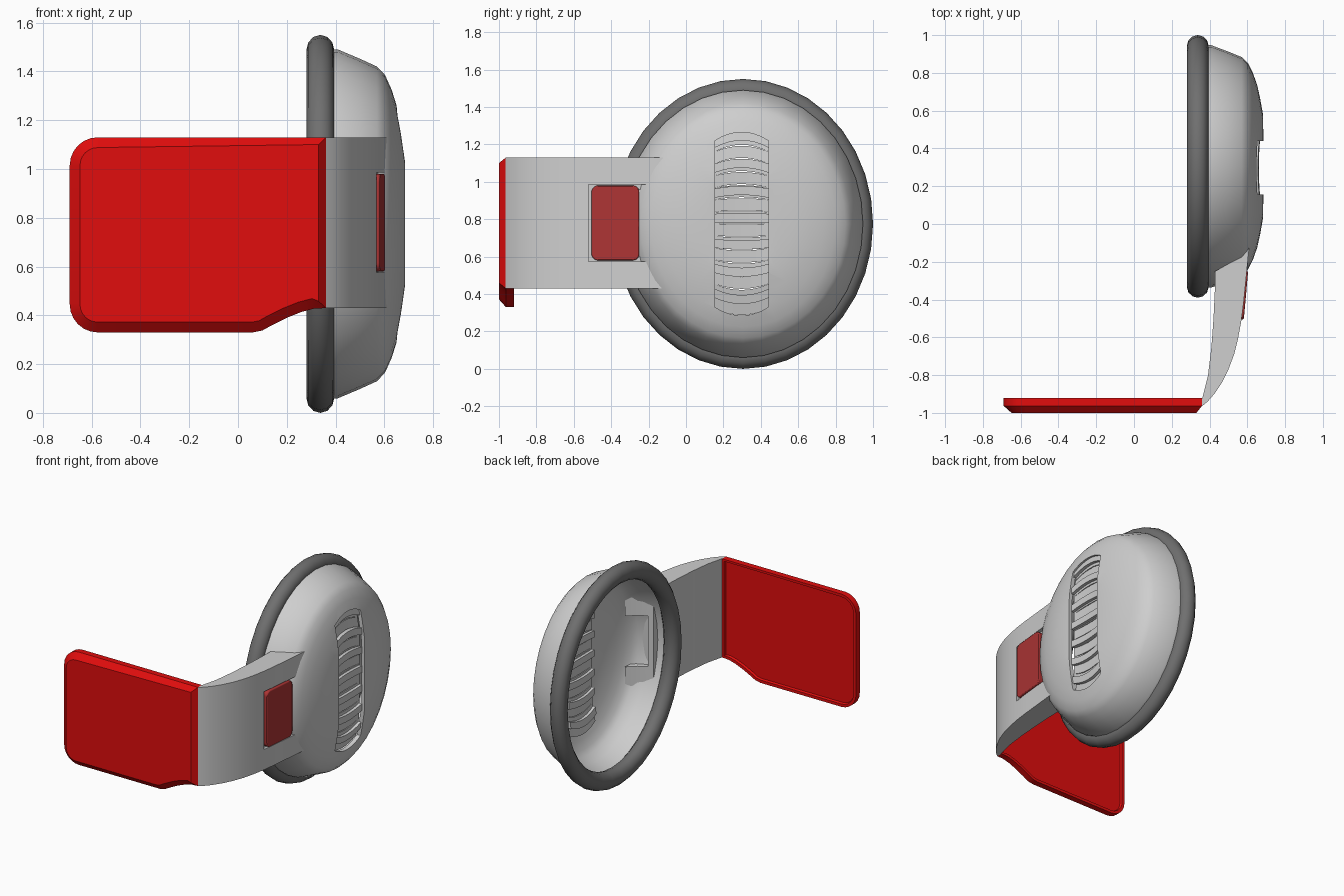
import bpy, bmesh, math
from mathutils import Vector

if "Cube" in bpy.data.objects:
    bpy.data.objects.remove(bpy.data.objects["Cube"])

CY, CZ, SQ = 0.305, 0.775, 0.897   # ear cup centre and its y squash


def material(name, rgb):
    m = bpy.data.materials.new(name)
    m.diffuse_color = (*rgb, 1)
    m.use_nodes = True
    m.node_tree.nodes["Principled BSDF"].inputs["Base Color"].default_value = m.diffuse_color
    return m


RED = material("lens red", (0.75, 0.004, 0.004))
DARK_RED = material("button dark red", (0.42, 0.035, 0.035))
LIGHT = material("light grey", (0.62, 0.62, 0.62))
DARK = material("ring grey", (0.16, 0.16, 0.16))


def finish(name, bm, mat):
    bmesh.ops.remove_doubles(bm, verts=bm.verts, dist=1e-5)
    bmesh.ops.recalc_face_normals(bm, faces=bm.faces)
    me = bpy.data.meshes.new(name)
    bm.to_mesh(me)
    bm.free()
    ob = bpy.data.objects.new(name, me)
    bpy.context.collection.objects.link(ob)
    if mat:
        me.materials.append(mat)
    return ob


def activate(ob):
    bpy.ops.object.select_all(action='DESELECT')
    ob.select_set(True)
    bpy.context.view_layer.objects.active = ob


def smooth(ob, deg=35):
    activate(ob)
    bpy.ops.object.shade_smooth_by_angle(angle=math.radians(deg))


def cut(ob, cutter):
    activate(ob)
    m = ob.modifiers.new("cut", 'BOOLEAN')
    m.operation, m.solver, m.object = 'DIFFERENCE', 'EXACT', cutter
    bpy.ops.object.modifier_apply(modifier=m.name)
    bpy.data.objects.remove(cutter)


def prism(name, pts, offset, mat):
    """Extrude a closed 3D polygon along an offset."""
    bm = bmesh.new()
    f = bm.faces.new([bm.verts.new(p) for p in pts])
    r = bmesh.ops.extrude_face_region(bm, geom=[f])
    vs = [v for v in r['geom'] if isinstance(v, bmesh.types.BMVert)]
    bmesh.ops.translate(bm, verts=vs, vec=offset)
    return finish(name, bm, mat)


def revolve(name, profile, mat, n=36):
    """Turn a closed (x, radius) profile about the ear cup axis."""
    bm = bmesh.new()
    rings = []
    for i in range(n):
        a = 2 * math.pi * i / n
        rings.append([bm.verts.new((x, CY + SQ * r * math.cos(a), CZ + r * math.sin(a)))
                      for x, r in profile])
    k = len(profile)
    for i in range(n):
        p, q = rings[i], rings[(i + 1) % n]
        for j in range(k):
            if profile[j][1] + profile[(j + 1) % k][1] > 0:
                bm.faces.new((p[j], p[(j + 1) % k], q[(j + 1) % k], q[j]))
    bmesh.ops.dissolve_degenerate(bm, edges=bm.edges, dist=1e-6)
    return finish(name, bm, mat)


def rounded(cx, cy, r, a0, n=6):
    return [(cx + r * math.cos(math.radians(a0 + 90 * i / n)),
             cy + r * math.sin(math.radians(a0 + 90 * i / n))) for i in range(n + 1)]


# Padded ring
tube = [(0.3375 + 0.0575 * math.cos(t * math.pi / 6), 0.712 + 0.063 * math.sin(t * math.pi / 6))
        for t in range(12)]
smooth(revolve("padded_ring", tube, DARK), 60)

# Hollow ear cup
outer = [(0.685, 0), (0.684, 0.3), (0.668, 0.4), (0.652, 0.48), (0.63, 0.55),
         (0.603, 0.61), (0.57, 0.645), (0.5, 0.677), (0.41, 0.715), (0.388, 0.715)]
inner = [(0.388, 0.685), (0.49, 0.65), (0.55, 0.62), (0.58, 0.585), (0.605, 0.53),
         (0.628, 0.46), (0.66, 0.28), (0.66, 0)]
cup = revolve("ear_cup", outer + inner, LIGHT)

# Slot through the cup, with arched ends
Y0, Y1 = 0.155, 0.44
ts = [-1 + i / 4 for i in range(9)]


def slot_y(t):
    return (Y0 + Y1) / 2 + t * (Y1 - Y0) / 2


top = [(0.5, slot_y(t), 1.22 + 0.045 * (1 - t * t)) for t in ts]
bottom = [(0.5, y, 2 * CZ - z) for _, y, z in reversed(top)]
cut(cup, prism("slot_cutter", top + bottom, (0.4, 0, 0), None))
smooth(cup)


def cup_x(z):
    r = abs(z - CZ)
    for (xa, ra), (xb, rb) in zip(outer, outer[1:]):
        if ra <= r <= rb:
            return xa + (xb - xa) * (r - ra) / (rb - ra)
    return outer[-1][0]


def curved_bar(bm, z_low, z_high, arch, x_back, x_front):
    """Solid strip across the slot that follows the curve of the cup."""
    loops = []
    for t in ts:
        y = CY - 0.0075 + t * 0.143
        lift = arch * (1 - t * t)
        dip = 0.006 * (1 - t * t)
        loops.append([bm.verts.new((cup_x(z) + dx - dip, y, z + lift))
                      for z, dx in ((z_low, x_back), (z_low, x_front),
                                    (z_high, x_front), (z_high, x_back))])
    for p, q in zip(loops, loops[1:]):
        for j in range(4):
            bm.faces.new((p[j], p[(j + 1) % 4], q[(j + 1) % 4], q[j]))
    bm.faces.new(loops[0])
    bm.faces.new(loops[-1])


# Grille backing in the slot, made of narrow bands
bm = bmesh.new()
STEPS = 14
for i in range(STEPS):
    za = 0.325 + 0.9 * i / STEPS
    zb = za + 0.9 / STEPS
    curved_bar(bm, za, zb, 0.04 * ((za + zb) / 2 - CZ) / 0.45, -0.055, -0.04)
smooth(finish("grille_backing", bm, LIGHT))

# Seven louvres
bm = bmesh.new()
for i in range(7):
    z = 0.405 + 0.134 * i
    curved_bar(bm, z - 0.026, z + 0.022, 0.035 * (z - CZ) / 0.4, -0.075, -0.018)
smooth(finish("grille_louvres", bm, LIGHT))

# Curved arm
arm_xy = [(0.36, -0.965), (0.39, -0.94), (0.425, -0.9), (0.465, -0.84), (0.5, -0.77),
          (0.53, -0.69), (0.55, -0.61), (0.567, -0.52), (0.58, -0.42), (0.59, -0.32),
          (0.6, -0.22), (0.61, -0.12), (0.52, -0.2), (0.43, -0.25), (0.428, -0.35),
          (0.421, -0.5), (0.41, -0.65), (0.392, -0.8), (0.36, -0.93)]
arm = prism("arm", [(x, y, 0.43) for x, y in arm_xy], (0, 0, 0.7), LIGHT)

# Button pocket and forked end of the arm
fork = [(-0.52, 0.575), (-0.2, 0.575), (-0.11, 0.42), (0.1, 0.42),
        (0.1, 1.14), (-0.11, 1.14), (-0.2, 0.985), (-0.52, 0.985)]
cut(arm, prism("pocket_cutter", [(0.548 + 0.09 * (y + 0.52), y, z) for y, z in fork],
               (0.3, 0, 0), None))
recess = [(-0.262, 0.6), (0.1, 0.6), (0.1, 0.96), (-0.262, 0.96)]
cut(arm, prism("recess_cutter", [(0.46, y, z) for y, z in recess], (0.3, 0, 0), None))
smooth(arm)

# Button, tilted to follow the arm
corners = (rounded(-0.285, 0.945, 0.035, 0) + rounded(-0.47, 0.945, 0.035, 90)
           + rounded(-0.47, 0.615, 0.035, 180) + rounded(-0.285, 0.615, 0.035, 270))
button = prism("button", [(0.542 + 0.09 * (y + 0.52), y, z) for y, z in corners],
               (0.038, 0, 0), DARK_RED)
bev = button.modifiers.new("soft edge", 'BEVEL')
bev.width, bev.segments, bev.limit_method = 0.006, 2, 'ANGLE'
smooth(button)

# Lens: plate with chamfered front and a shallow hollow back
outline = (rounded(-0.575, 1.015, 0.115, 90) + rounded(-0.575, 0.445, 0.115, 180)
           + [(0.06, 0.33), (0.1, 0.338), (0.14, 0.36), (0.2, 0.39), (0.26, 0.414),
              (0.31, 0.427), (0.36, 0.43), (0.36, 1.13)])
bm = bmesh.new()
loop_f = [bm.verts.new((x, -0.963, z)) for x, z in outline]
loop_b = [bm.verts.new((x, -0.92, z)) for x, z in outline]
front, back = bm.faces.new(loop_f), bm.faces.new(list(reversed(loop_b)))
for i in range(len(outline)):
    j = (i + 1) % len(outline)
    bm.faces.new((loop_f[j], loop_f[i], loop_b[i], loop_b[j]))
bmesh.ops.recalc_face_normals(bm, faces=bm.faces)
bmesh.ops.inset_region(bm, faces=[front], thickness=0.042, depth=0)
bmesh.ops.translate(bm, verts=front.verts, vec=(0, -0.037, 0))
bmesh.ops.inset_region(bm, faces=[back], thickness=0.02, depth=0)
bmesh.ops.inset_region(bm, faces=[back], thickness=0.006, depth=0)
bmesh.ops.translate(bm, verts=back.verts, vec=(0, -0.015, 0))
smooth(finish("lens", bm, RED), 30)
